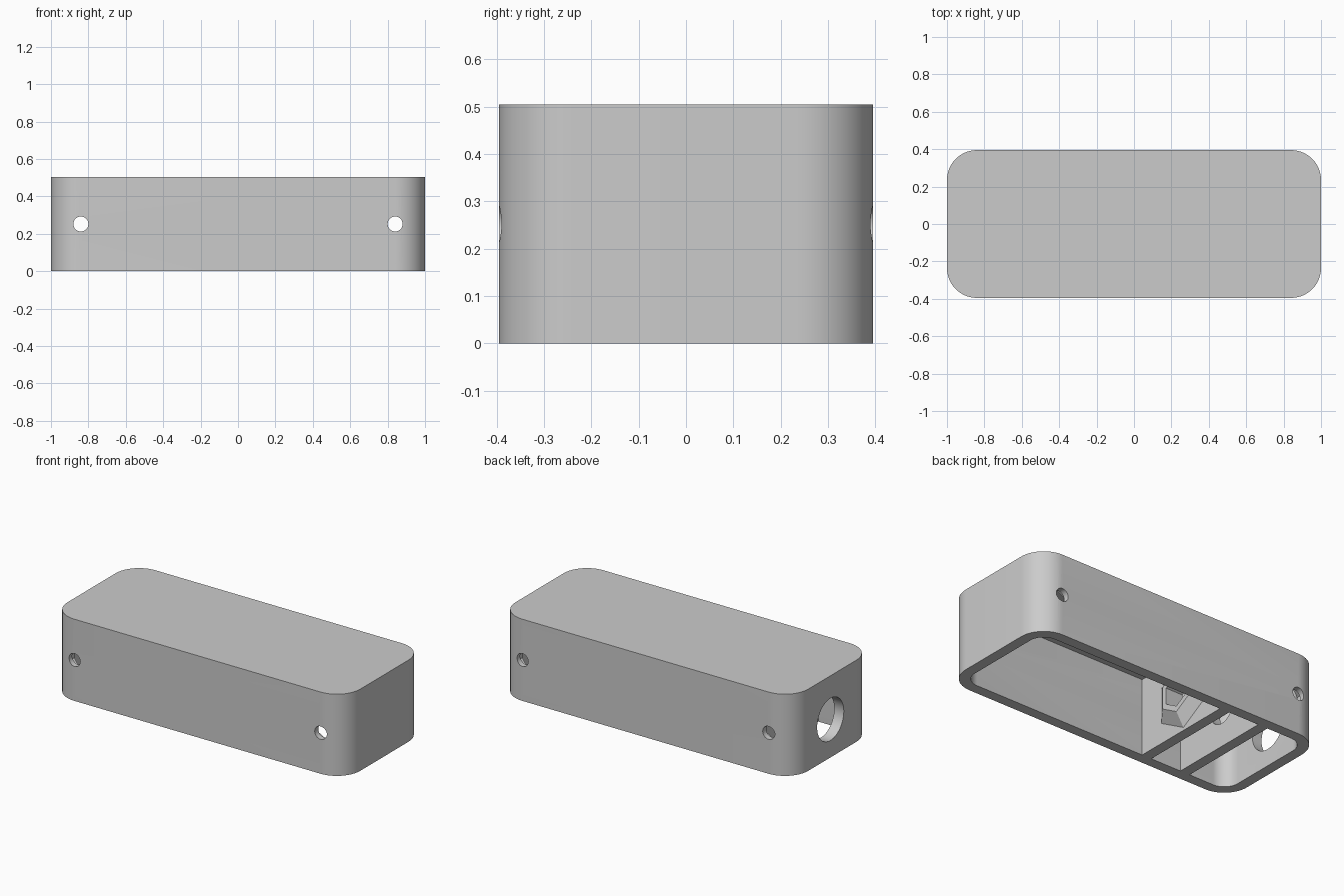
import bpy, bmesh, math
from mathutils import Matrix, Vector

if "Cube" in bpy.data.objects:
    bpy.data.objects.remove(bpy.data.objects["Cube"])

HX, HY, H = 1.0, 0.395, 0.504     # half length, half depth, height
WALL, RAD, ROOF = 0.065, 0.16, 0.03   # wall thickness, corner radius, roof thickness
MID = H / 2
CABLE_Y, CABLE_Z = 0.02, 0.235    # axis of the cable passage

grey = bpy.data.materials.new("plain_grey")
grey.diffuse_color = (0.6, 0.6, 0.6, 1)
grey.use_nodes = True
grey.node_tree.nodes["Principled BSDF"].inputs["Base Color"].default_value = grey.diffuse_color


def finish(name, bm):
    bmesh.ops.recalc_face_normals(bm, faces=bm.faces)
    mesh = bpy.data.meshes.new(name)
    bm.to_mesh(mesh)
    bm.free()
    mesh.materials.append(grey)
    ob = bpy.data.objects.new(name, mesh)
    bpy.context.collection.objects.link(ob)
    return ob


def rounded_block(name, hx, hy, z0, z1, r, steps=16):
    bm = bmesh.new()
    ring = []
    for q, (sx, sy) in enumerate([(1, 1), (-1, 1), (-1, -1), (1, -1)]):
        for i in range(steps + 1):
            a = math.pi / 2 * (q + i / steps)
            ring.append(bm.verts.new((sx * (hx - r) + r * math.cos(a),
                                      sy * (hy - r) + r * math.sin(a), z0)))
    face = bm.faces.new(ring)
    ext = bmesh.ops.extrude_face_region(bm, geom=[face], use_keep_orig=True)["geom"]
    bmesh.ops.translate(bm, vec=(0, 0, z1 - z0),
                        verts=[g for g in ext if isinstance(g, bmesh.types.BMVert)])
    return finish(name, bm)


def box(name, x0, x1, y0, y1, z0, z1):
    bm = bmesh.new()
    size = Vector((x1 - x0, y1 - y0, z1 - z0))
    centre = Vector((x0 + x1, y0 + y1, z0 + z1)) / 2
    bmesh.ops.create_cube(bm, size=1)
    bmesh.ops.scale(bm, vec=size, verts=bm.verts)
    bmesh.ops.translate(bm, vec=centre, verts=bm.verts)
    return finish(name, bm)


def rod(name, centre, axis, length, r1, r2, sides):
    """Cylinder or cone along X or Y, with corners pointing straight up and down."""
    bm = bmesh.new()
    turn = Matrix.Rotation(math.pi / 2, 4, 'Y') if axis == 'X' else Matrix.Rotation(-math.pi / 2, 4, 'X')
    bmesh.ops.create_cone(bm, cap_ends=True, segments=sides, radius1=r1, radius2=r2, depth=length)
    bmesh.ops.transform(bm, matrix=turn, verts=bm.verts)
    top = max(bm.verts, key=lambda v: v.co.z).co
    if abs(top.y if axis == 'X' else top.x) > 1e-5:
        bmesh.ops.rotate(bm, cent=(0, 0, 0), verts=bm.verts,
                         matrix=Matrix.Rotation(math.pi / sides, 3, axis))
    bmesh.ops.translate(bm, vec=centre, verts=bm.verts)
    return finish(name, bm)


def combine(ob, tool, operation='DIFFERENCE'):
    mod = ob.modifiers.new(operation.lower(), 'BOOLEAN')
    mod.operation, mod.object, mod.solver = operation, tool, 'EXACT'
    bpy.context.view_layer.objects.active = ob
    bpy.ops.object.modifier_apply(modifier=mod.name)
    bpy.data.objects.remove(tool)


# Housing: rounded box, open underneath
IN_Y, IN_Z = HY - WALL, H - ROOF
housing = rounded_block("housing", HX, HY, 0, H, RAD)
combine(housing, rounded_block("cavity", HX - WALL, IN_Y, -0.1, IN_Z, RAD - WALL))

# Screw holes through both long sides, with six-sided nut pockets inside
for x in (-0.84, 0.84):
    combine(housing, rod("screw_cutter", (x, 0, MID), 'Y', 1.2, 0.04, 0.04, 32))
    combine(housing, rod("nut_cutter", (x, 0, MID), 'Y', 2 * IN_Y + 0.06, 0.07, 0.07, 6))

# Cable hole in the left end
combine(housing, rod("cable_cutter", (-HX, CABLE_Y, CABLE_Z), 'X', 0.3, 0.13, 0.13, 48))

# Partitions across the cavity
inner = box("inner_partition", -0.40, -0.335, -IN_Y, IN_Y, 0, IN_Z)
outer = box("outer_partition", -0.672, -0.607, -IN_Y, IN_Y, 0, IN_Z)

# Six-sided tapered collar on the inner partition, with a six-sided bore
combine(inner, rod("collar", (-0.311, CABLE_Y, CABLE_Z), 'X', 0.052, 0.22, 0.135, 6), 'UNION')
combine(inner, rod("bore_cutter", (-0.35, CABLE_Y, CABLE_Z), 'X', 0.3, 0.1, 0.1, 6))

# Round cable hole in the outer partition
combine(outer, rod("pass_cutter", (-0.64, CABLE_Y, CABLE_Z), 'X', 0.2, 0.09, 0.09, 32))

# Smooth rounded surfaces, sharp edges kept; the faceted collar stays flat
bpy.ops.object.select_all(action='DESELECT')
for ob in (housing, outer):
    ob.select_set(True)
bpy.context.view_layer.objects.active = housing
bpy.ops.object.shade_smooth_by_angle(angle=math.radians(30))
